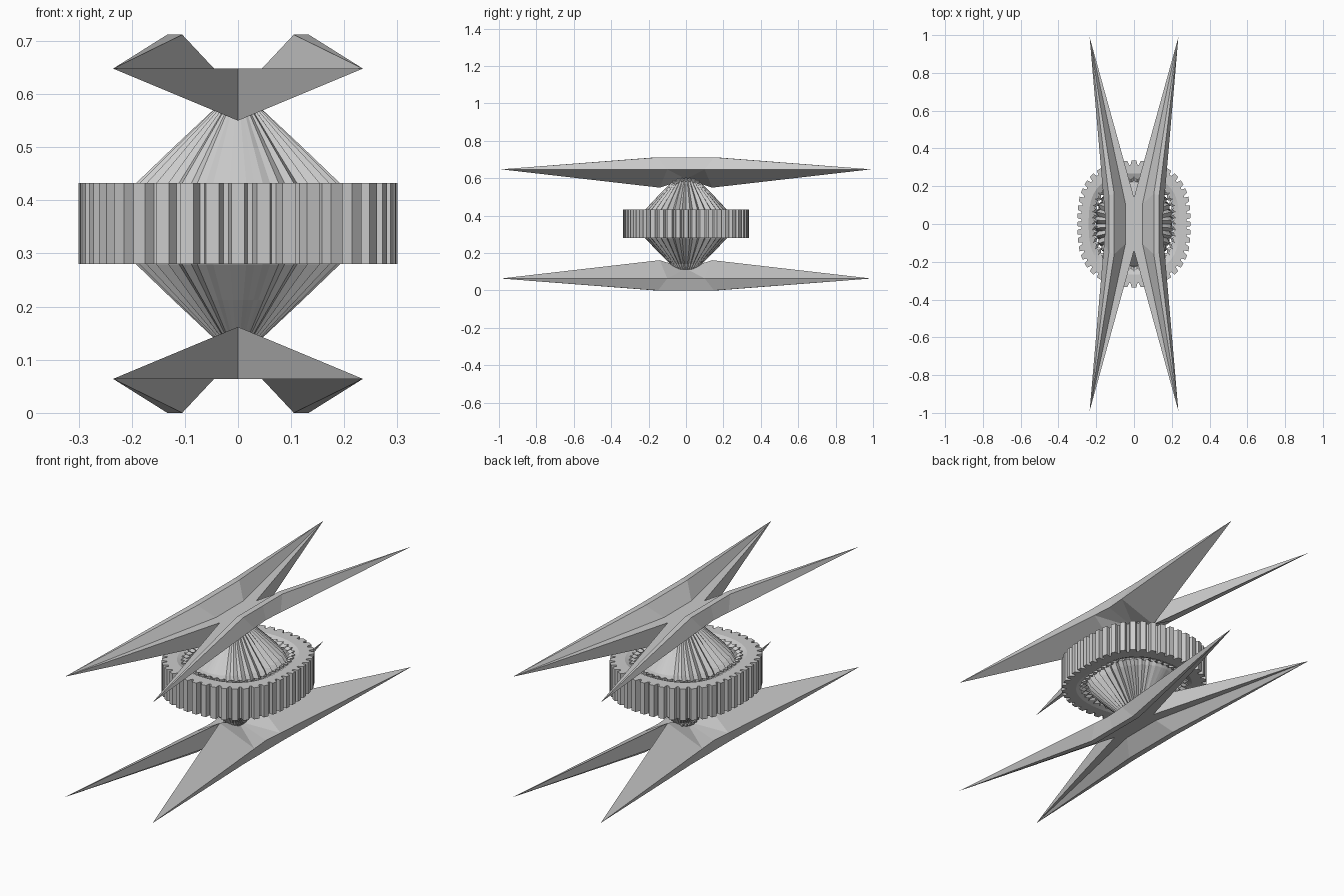
import bpy, bmesh, math
from mathutils import Vector, Matrix

if "Cube" in bpy.data.objects:
    bpy.data.objects.remove(bpy.data.objects["Cube"])

MID = 0.356   # height of the middle plane
# half turn about the y axis through the middle, turns top parts into bottom parts
FLIP = (Matrix.Translation((0, 0, MID)) @ Matrix.Rotation(math.pi, 4, 'Y')
        @ Matrix.Translation((0, 0, -MID)))


def finish(name, bm):
    bmesh.ops.remove_doubles(bm, verts=bm.verts, dist=0.0002)
    bmesh.ops.recalc_face_normals(bm, faces=bm.faces)
    me = bpy.data.meshes.new(name)
    bm.to_mesh(me)
    bm.free()
    ob = bpy.data.objects.new(name, me)
    bpy.context.collection.objects.link(ob)
    return ob


def top_and_bottom(name, build):
    for side in ("upper", "lower"):
        bm = bmesh.new()
        build(bm)
        if side == "lower":
            bm.transform(FLIP)
        finish(side + "_" + name, bm)


def loft(bm, rings, closed=False):
    loops = [[bm.verts.new(p) for p in r] for r in rings]
    n = len(loops[0])
    pairs = list(zip(loops, loops[1:]))
    if closed:
        pairs.append((loops[-1], loops[0]))
    for a, b in pairs:
        for i in range(n):
            j = (i + 1) % n
            bm.faces.new((a[i], a[j], b[j], b[i]))
    return loops


# Crossed blades: one quarter, mirrored in x and y
def crossed_blades(bm):
    P = dict(
        tip=(.235, .99, .648), rim_in=(.105, .16, .712), rim_out=(.133, .15, .712),
        crotch=(0, .14, .648), keel=(0, .14, .55), waist=(.158, .10, .648),
        floor=(.045, .105, .648), rim_in0=(.105, 0, .712), rim_out0=(.133, 0, .712),
        floor0=(.045, 0, .648), mid=(0, 0, .648), waist0=(.15, 0, .648), under=(0, 0, .595))
    F = ["tip rim_in floor", "tip floor crotch", "tip crotch keel", "tip keel waist",
         "tip waist rim_out", "tip rim_out rim_in", "rim_in rim_in0 floor0 floor",
         "floor floor0 mid crotch", "rim_in rim_out rim_out0 rim_in0",
         "rim_out waist waist0 rim_out0", "waist keel under", "waist under waist0"]
    for sx in (1, -1):
        for sy in (1, -1):
            for f in F:
                bm.faces.new([bm.verts.new((P[k][0] * sx, P[k][1] * sy, P[k][2]))
                              for k in f.split()])


top_and_bottom("crossed_blades", crossed_blades)


# Fluted cone between the gear and the blades, with stepped fans on the x sides
def fluted_cone(bm):
    n = 72
    rings = []
    for z, rx, ry, depth in ((MID, .20, .235, 0), (.40, .20, .235, .012),
                             (.433, .178, .218, .014), (.50, .112, .155, .010),
                             (.57, .044, .085, .003), (.60, .03, .06, 0)):
        ring = []
        for i in range(n):
            a = 2 * math.pi * i / n
            fan = abs(math.cos(a)) ** 2
            k = 1 + (depth * fan / rx) * (1 if i % 2 else -1)
            ring.append((rx * k * math.cos(a), ry * k * math.sin(a), z))
        rings.append(ring)
    loops = loft(bm, rings)
    bm.faces.new(loops[-1])


top_and_bottom("fluted_cone", fluted_cone)


# Toothed ring, a little squarish in plan
def radius(a):
    return .300 + .036 * math.sin(a) ** 2 + .022 * math.sin(2 * a) ** 2


def ring_path(scale, teeth=44):
    pts = []
    for i in range(teeth):
        for t, drop in ((-.30, 0), (.22, 0), (.36, .022), (.56, .022)):
            a = 2 * math.pi * (i + t + .04) / teeth
            r = (radius(a) - drop) * scale if scale == 1 else radius(a) * scale
            pts.append((r * math.cos(a), r * math.sin(a)))
    return pts


bm = bmesh.new()
outer, step, inner = ring_path(1), ring_path(.80), ring_path(.70)
at = lambda path, z: [(x, y, z) for x, y in path]
loft(bm, [at(inner, .295), at(step, .28), at(outer, .28),
          at(outer, .433), at(step, .433), at(inner, .418)], closed=True)
finish("toothed_ring", bm)


# Inner saw-edged collar showing between ring and cone
def saw_collar(bm):
    n = 88
    lo, hi = [], []
    for i in range(n):
        a = 2 * math.pi * i / n
        k = .70 if i % 2 else .75
        r = radius(a) * k
        hi.append((r * math.cos(a), r * math.sin(a), .430))
        lo.append((r * math.cos(a), r * math.sin(a), .40))
    inner = [(x * .92, y * .92, z - .012) for x, y, z in hi]
    loft(bm, [lo, hi, inner])


top_and_bottom("saw_collar", saw_collar)


# Bead chain at the neck
def bead_chain(bm):
    for i in range(7):
        t = (i - 3) / 3
        m = Matrix.Translation((.034 - .012 * t * t, .062 * t, .592 - .012 * t * t))
        bmesh.ops.create_icosphere(bm, subdivisions=1, radius=.012, matrix=m)


top_and_bottom("bead_chain", bead_chain)


# Thin needle crossing the neck
def needle(bm):
    a, b = Vector((-.016, .10, .622)), Vector((.05, -.07, .565))
    d = b - a
    for end, flip in ((a, -1), (b, 1)):
        half = (end - (a + b) / 2)
        m = Matrix.Translation((a + b) / 2 + half / 2) @ half.to_track_quat('Z', 'Y').to_matrix().to_4x4()
        bmesh.ops.create_cone(bm, segments=4, radius1=.006, radius2=0,
                              depth=half.length, cap_ends=False, matrix=m)


top_and_bottom("needle", needle)
